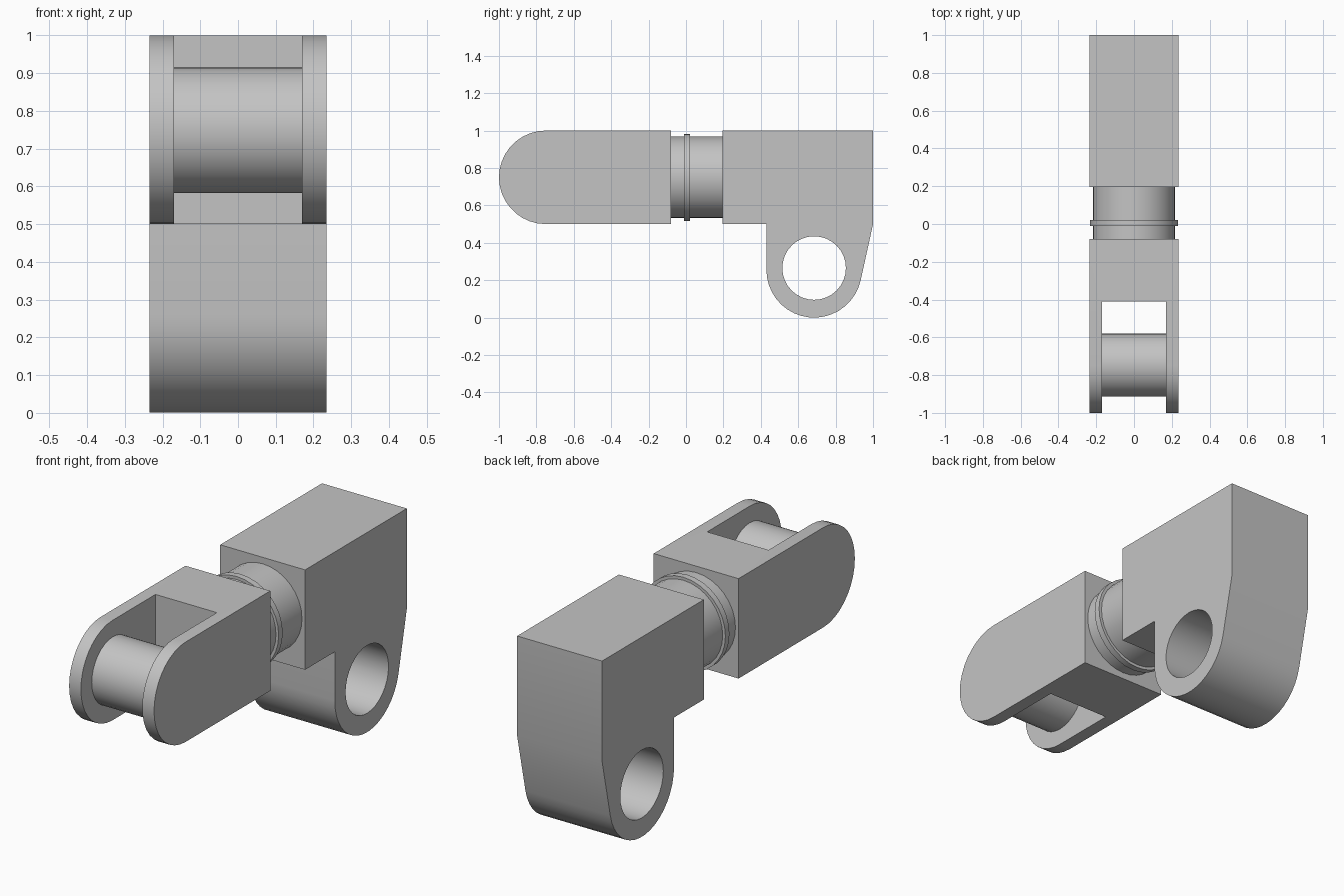
import bpy
import bmesh
from math import sin, cos, radians, atan2, acos, hypot, degrees
from mathutils import Matrix

if "Cube" in bpy.data.objects:
    bpy.data.objects.remove(bpy.data.objects["Cube"], do_unlink=True)

HALF = 0.235      # half width of both links
AXIS_Z = 0.75     # height of the swivel axis

grey = bpy.data.materials.new("plain grey")
grey.use_nodes = True
colour = (0.55, 0.55, 0.55, 1)
grey.diffuse_color = colour
grey.node_tree.nodes["Principled BSDF"].inputs["Base Color"].default_value = colour


def finish(name, bm):
    bmesh.ops.recalc_face_normals(bm, faces=bm.faces)
    mesh = bpy.data.meshes.new(name)
    bm.to_mesh(mesh)
    bm.free()
    mesh.materials.append(grey)
    obj = bpy.data.objects.new(name, mesh)
    bpy.context.collection.objects.link(obj)
    return obj


def arc(cy, cz, r, start, end, steps):
    angles = [radians(start + (end - start) * i / steps) for i in range(steps + 1)]
    return [(cy + r * cos(a), cz + r * sin(a)) for a in angles]


def prism(name, outline, half):
    """Side outline in (y, z), extruded across x."""
    bm = bmesh.new()
    face = bm.faces.new([bm.verts.new((-half, y, z)) for y, z in outline])
    new = bmesh.ops.extrude_face_region(bm, geom=[face])["geom"]
    moved = [v for v in new if isinstance(v, bmesh.types.BMVert)]
    bmesh.ops.translate(bm, verts=moved, vec=(2 * half, 0, 0))
    return finish(name, bm)


def cylinder(name, r, length, centre, axis, sides=32):
    turn = Matrix.Rotation(radians(90), 4, "Y" if axis == "X" else "X")
    bm = bmesh.new()
    bmesh.ops.create_cone(bm, cap_ends=True, segments=sides, radius1=r, radius2=r,
                          depth=length, matrix=Matrix.Translation(centre) @ turn)
    return finish(name, bm)


def cut(obj, cutter):
    mod = obj.modifiers.new("cut", "BOOLEAN")
    mod.operation = "DIFFERENCE"
    mod.solver = "EXACT"
    mod.object = cutter
    bpy.context.view_layer.objects.active = obj
    bpy.ops.object.modifier_apply(modifier=mod.name)
    bpy.data.objects.remove(cutter, do_unlink=True)


# Front fork: round-nosed block with an open slot
nose = arc(-0.75, AXIS_Z, 0.25, 90, 270, 18)
fork = prism("front_fork", nose + [(-0.08, 0.5), (-0.08, 1)], HALF)
slot = [(-1.2, 0.3), (-0.41, 0.3), (-0.41, 1.2), (-1.2, 1.2)]
cut(fork, prism("slot_cutter", slot, 0.17))

# Pin across the fork
pin = cylinder("fork_pin", 0.167, 0.35, (0, -0.747, AXIS_Z), "X")

# Swivel neck and its collar
neck = cylinder("swivel_neck", 0.218, 0.32, (0, 0.06, AXIS_Z), "Y")
collar = cylinder("neck_collar", 0.233, 0.032, (0, 0.005, AXIS_Z), "Y")

# Rear block with a hanging lug; its back edge is tangent to the round end
cy, cz, r = 0.685, 0.255, 0.255
dy, dz = 1 - cy, 0.5 - cz
tangent = degrees(atan2(dz, dy) - acos(r / hypot(dy, dz)))
lug = arc(cy, cz, r, 180, 360 + tangent, 18)
rear = prism("rear_block", [(0.195, 1), (0.195, 0.5), (cy - r, 0.5)] + lug
             + [(1, 0.5), (1, 1)], HALF)
cut(rear, cylinder("hole_cutter", 0.17, 1, (0, cy, 0.265), "X"))

# Smooth the curved surfaces, keep the edges sharp
bpy.ops.object.select_all(action="DESELECT")
for obj in (fork, pin, neck, collar, rear):
    obj.select_set(True)
bpy.context.view_layer.objects.active = fork
bpy.ops.object.shade_smooth_by_angle(angle=radians(30))
